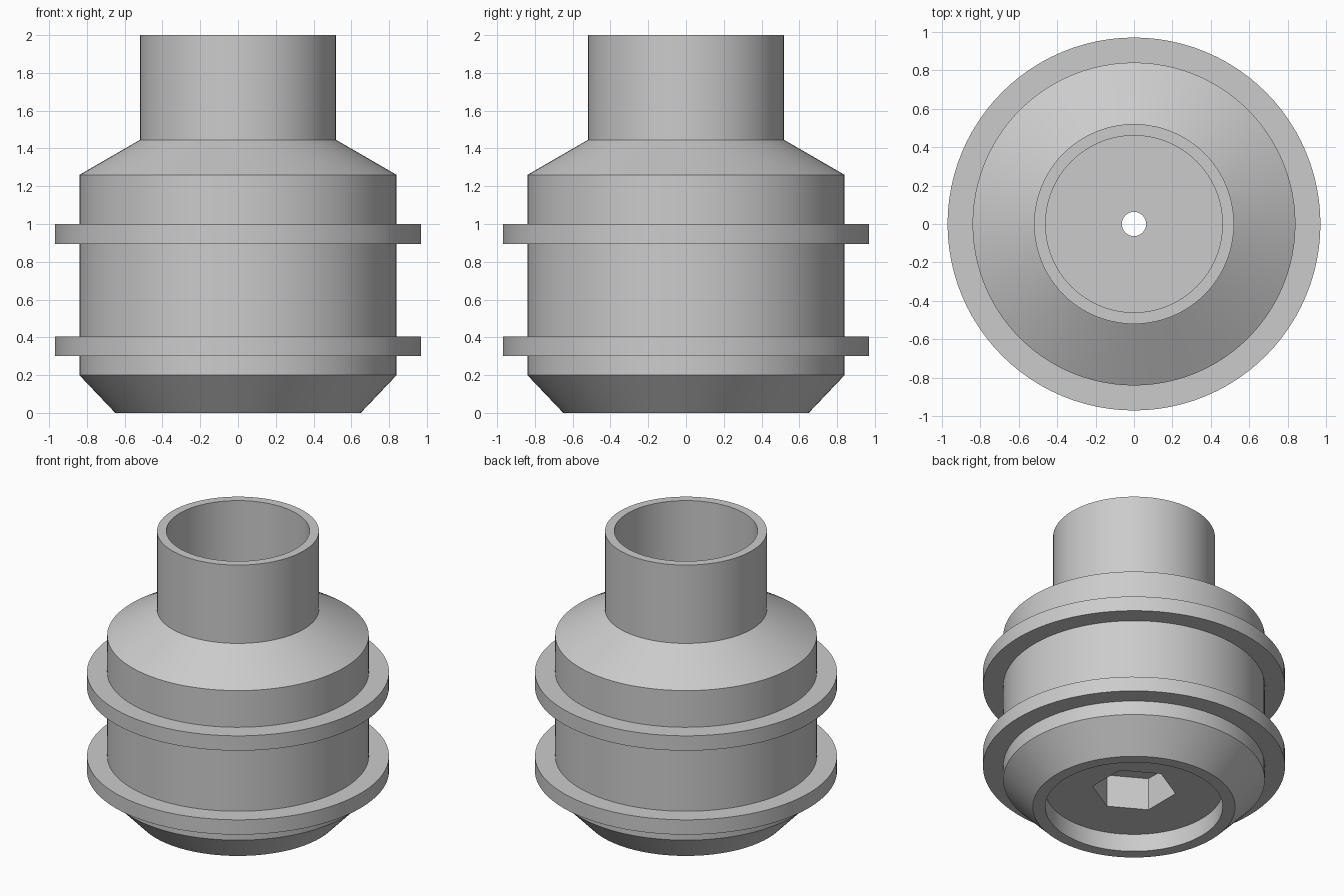
import bpy, bmesh, math

if "Cube" in bpy.data.objects:
    bpy.data.objects.remove(bpy.data.objects["Cube"])

SEG = 96
grey = bpy.data.materials.new("plain grey")
grey.diffuse_color = (0.6, 0.6, 0.6, 1)
grey.use_nodes = True
grey.node_tree.nodes["Principled BSDF"].inputs["Base Color"].default_value = grey.diffuse_color


def ring_radius(r, hexagonal, a):
    """Radius at angle a: a circle, or a hexagon with corners at 30 degrees."""
    if not hexagonal:
        return r
    off = (a + math.pi / 6) % (math.pi / 3) - math.pi / 6
    return r * math.cos(math.pi / 6) / math.cos(off)


def lathe(name, profile, closed=True):
    """Spin (radius, z, hexagonal) points around the z axis."""
    bm = bmesh.new()
    rings = []
    for r, z, hexagonal in profile:
        ring = []
        for i in range(SEG):
            a = 2 * math.pi * i / SEG
            q = ring_radius(r, hexagonal, a)
            ring.append(bm.verts.new((q * math.cos(a), q * math.sin(a), z)))
        rings.append(ring)
    pairs = list(zip(rings, rings[1:]))
    if closed:
        pairs.append((rings[-1], rings[0]))
    for lo, hi in pairs:
        for i in range(SEG):
            j = (i + 1) % SEG
            bm.faces.new((lo[i], lo[j], hi[j], hi[i]))
    mesh = bpy.data.meshes.new(name)
    bm.to_mesh(mesh)
    bm.free()
    obj = bpy.data.objects.new(name, mesh)
    bpy.context.collection.objects.link(obj)
    mesh.materials.append(grey)
    bpy.ops.object.select_all(action='DESELECT')
    obj.select_set(True)
    bpy.context.view_layer.objects.active = obj
    bpy.ops.object.shade_smooth_by_angle(angle=math.radians(20))
    return obj


# Hollow body: outer wall, neck bore, drain hole, hex socket, bottom recess
outer = [(0.65, 0), (0.84, 0.20), (0.84, 1.26), (0.52, 1.445), (0.52, 2.0)]
bore = [(0.46, 2.0), (0.46, 1.0), (0.063, 1.0), (0.063, 0.355)]
socket = [(0.27, 0.355), (0.27, 0.125)]
recess = [(0.57, 0.125), (0.57, 0)]
lathe("body",
      [(r, z, False) for r, z in outer + bore]
      + [(r, z, True) for r, z in socket]
      + [(r, z, False) for r, z in recess])

# Two flanges around the body
for name, z0, z1 in (("lower_flange", 0.30, 0.405), ("upper_flange", 0.895, 1.0)):
    lathe(name, [(0.84, z0, False), (0.97, z0, False),
                 (0.97, z1, False), (0.84, z1, False)], closed=False)
